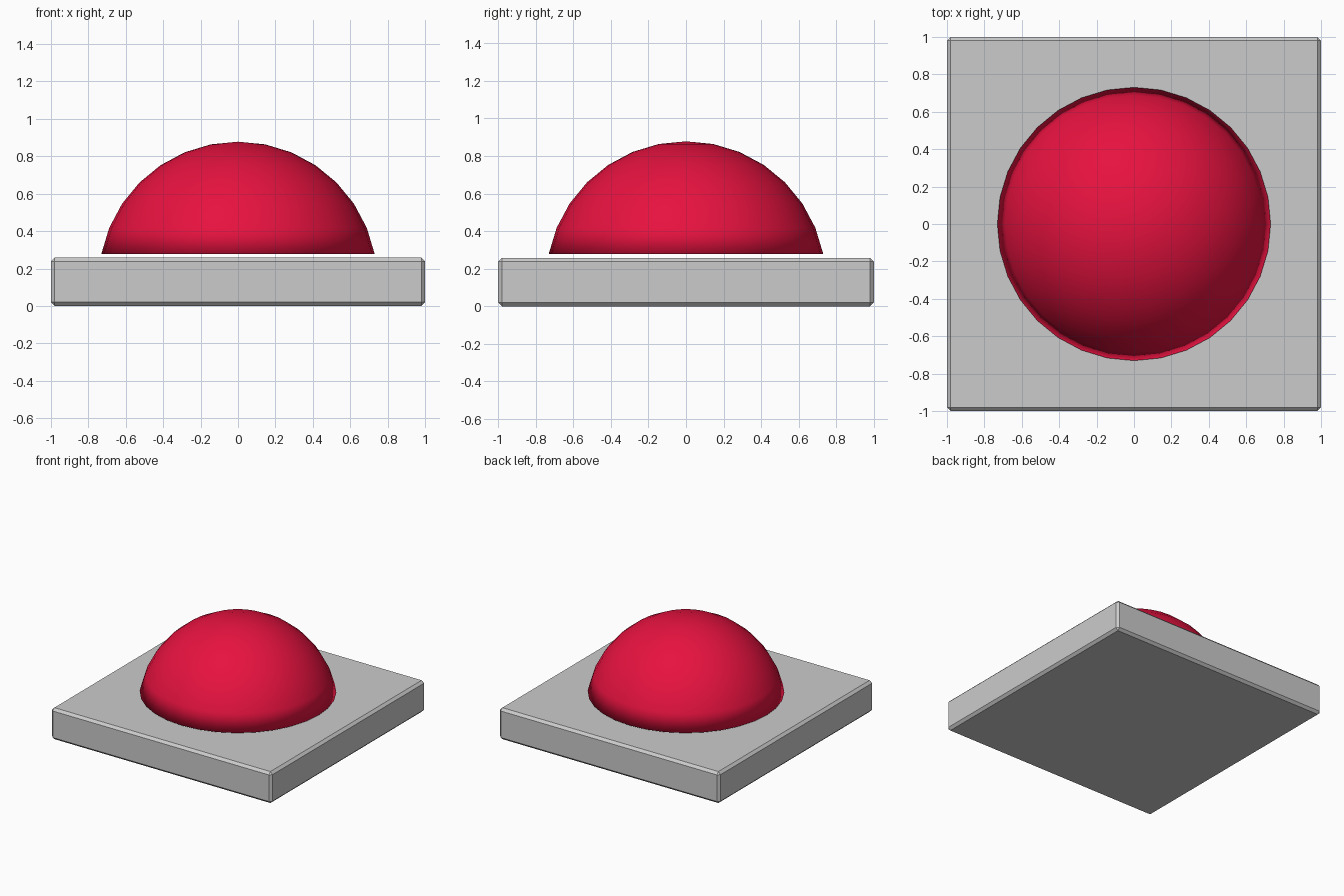
import bpy, bmesh
from mathutils import Vector
from math import pi, cos

if "Cube" in bpy.data.objects:
    bpy.data.objects.remove(bpy.data.objects["Cube"])

# Square slab with a narrow one-step chamfer on every edge
SLAB_H = 0.258
bpy.ops.mesh.primitive_cube_add(size=1, location=(0, 0, SLAB_H / 2))
slab = bpy.context.object
slab.name = "base_slab"
slab.scale = (2, 2, SLAB_H)
bpy.ops.object.transform_apply(location=False, rotation=False, scale=True)
bevel = slab.modifiers.new("edge_chamfer", 'BEVEL')
bevel.width = 0.02
bevel.segments = 1

# Dome: a sphere cut one ring above its equator, closed underneath
R = 0.745
CUT = R * cos(7 * pi / 16)
bm = bmesh.new()
bmesh.ops.create_uvsphere(bm, u_segments=32, v_segments=16, radius=R)
bmesh.ops.delete(bm, geom=[v for v in bm.verts if v.co.z < CUT - 0.01],
                 context='VERTS')
bmesh.ops.contextual_create(bm, geom=[e for e in bm.edges if e.is_boundary])
bmesh.ops.translate(bm, verts=bm.verts, vec=Vector((0, 0, 0.133)))
bmesh.ops.recalc_face_normals(bm, faces=bm.faces)
for f in bm.faces:
    f.smooth = True
mesh = bpy.data.meshes.new("push_dome")
bm.to_mesh(mesh)
bm.free()
dome = bpy.data.objects.new("push_dome", mesh)
bpy.context.collection.objects.link(dome)

# Red finish for the dome
red = bpy.data.materials.new("red_finish")
red.diffuse_color = (0.8, 0.006, 0.05, 1)
red.use_nodes = True
red.node_tree.nodes["Principled BSDF"].inputs["Base Color"].default_value = red.diffuse_color
mesh.materials.append(red)
